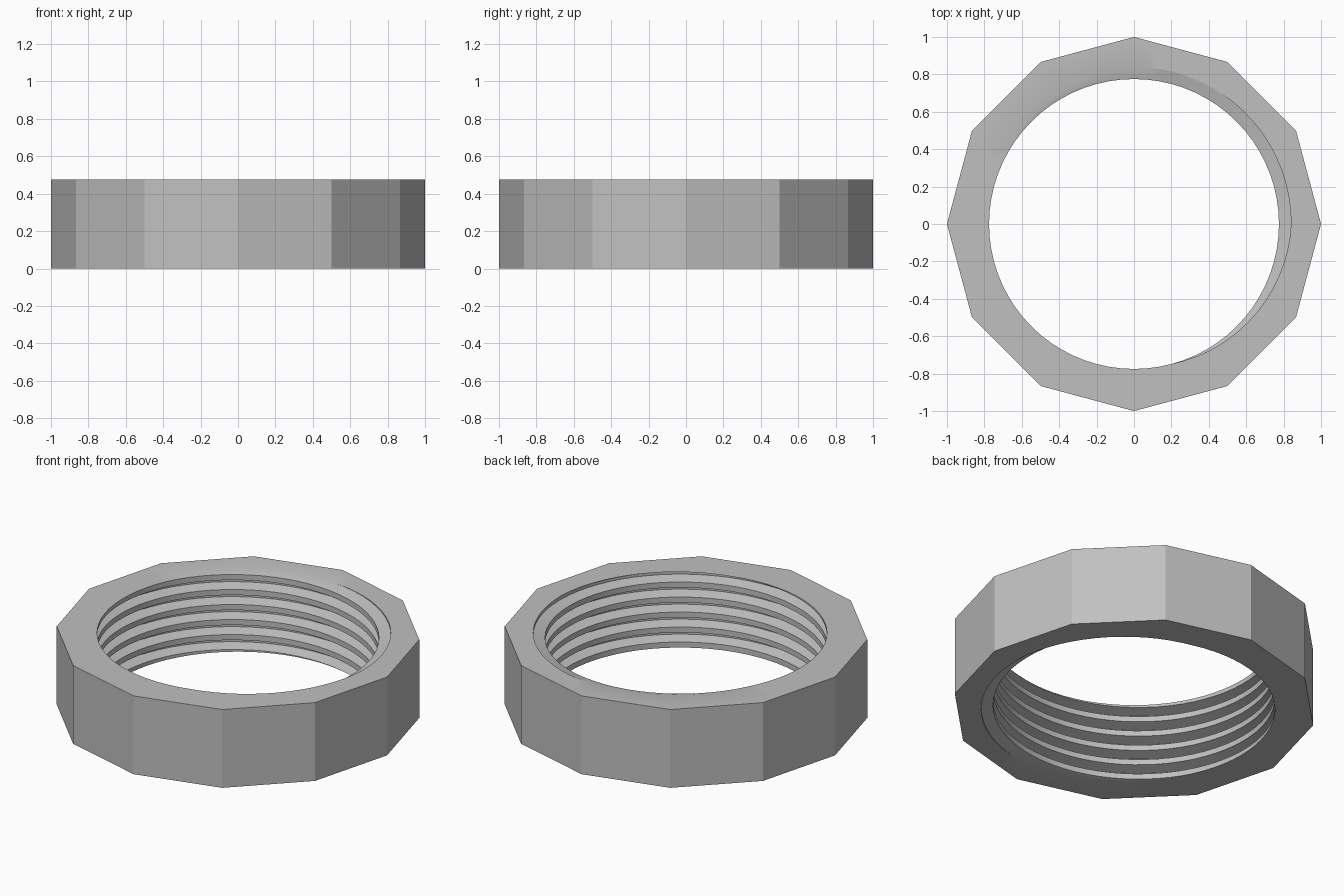
import bpy, bmesh, math

cube = bpy.data.objects.get("Cube")
if cube:
    bpy.data.objects.remove(cube, do_unlink=True)

HEIGHT, PITCH, SIDES, SEGMENTS = 0.475, 0.091, 12, 72
ROOT, CREST = 0.84, 0.775
# thread profile over one pitch: (fraction of pitch, radius)
PROFILE = [(0, ROOT), (0.24, ROOT), (0.44, CREST), (0.81, CREST), (1, ROOT)]
START = HEIGHT / PITCH - 85 / 360


def thread_radius(phase):
    s = phase % 1
    for (s0, r0), (s1, r1) in zip(PROFILE, PROFILE[1:]):
        if s <= s1:
            return r0 + (r1 - r0) * (s - s0) / (s1 - s0)


def outer_radius(angle):
    step = math.tau / SIDES
    return math.cos(step / 2) / math.cos(angle % step - step / 2)


def section(angle):
    """Closed radial section: outer wall, then the thread from bottom to top."""
    shift = angle / math.tau + START
    points = [(outer_radius(angle), 0)]
    for turn in range(-8, 4):
        for s, _ in PROFILE[:-1]:
            z = min(max(PITCH * (s + turn + shift), 0), HEIGHT)
            points.append((thread_radius(z / PITCH - shift), z))
    return points + [(outer_radius(angle), HEIGHT)]


# threaded ring nut: sections swept round the axis, rising one pitch per turn
bm = bmesh.new()
columns = []
for i in range(SEGMENTS + 1):
    a = math.tau * i / SEGMENTS
    columns.append([bm.verts.new((r * math.cos(a), r * math.sin(a), z))
                    for r, z in section(a)])
for left, right in zip(columns, columns[1:]):
    for j in range(len(left)):
        k = (j + 1) % len(left)
        bm.faces.new((left[j], left[k], right[k], right[j]))
bmesh.ops.remove_doubles(bm, verts=bm.verts, dist=0.0003)
bmesh.ops.dissolve_degenerate(bm, edges=bm.edges, dist=0.0001)
bmesh.ops.recalc_face_normals(bm, faces=bm.faces)

mesh = bpy.data.meshes.new("threaded_ring_nut")
bm.to_mesh(mesh)
bm.free()
nut = bpy.data.objects.new("threaded_ring_nut", mesh)
bpy.context.collection.objects.link(nut)

# plain grey
grey = bpy.data.materials.new("plain_grey")
grey.use_nodes = True
colour = (0.53, 0.53, 0.53, 1)
grey.diffuse_color = colour
grey.node_tree.nodes["Principled BSDF"].inputs["Base Color"].default_value = colour
mesh.materials.append(grey)

bpy.ops.object.select_all(action='DESELECT')
nut.select_set(True)
bpy.context.view_layer.objects.active = nut
bpy.ops.object.shade_smooth_by_angle(angle=math.radians(20))
